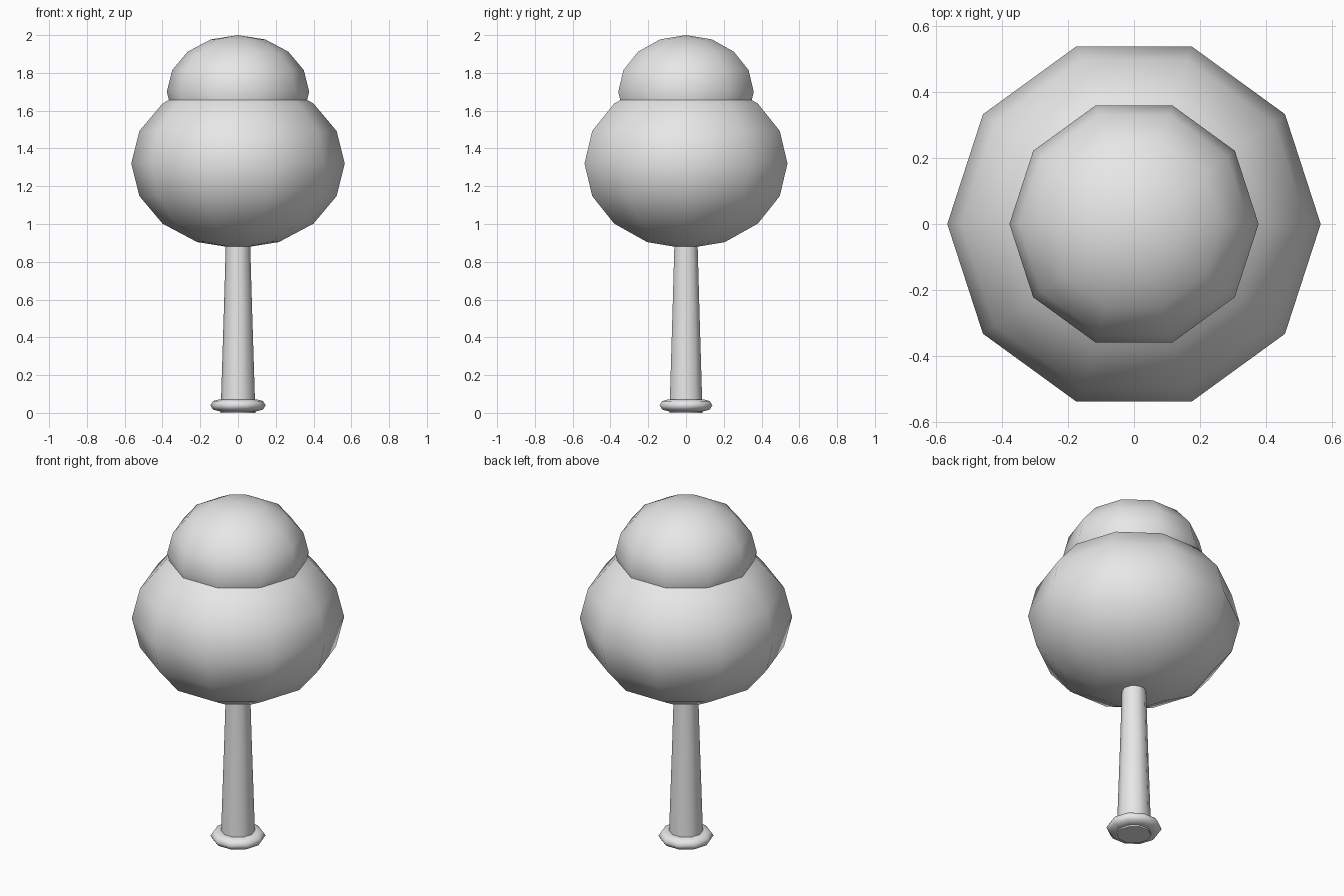
import bpy, bmesh, math

SIDES = 10

cube = bpy.data.objects.get("Cube")
if cube:
    bpy.data.objects.remove(cube, do_unlink=True)

grey = bpy.data.materials.new("plain_grey")
grey.use_nodes = True
grey.diffuse_color = (0.8, 0.8, 0.8, 1)
grey.node_tree.nodes["Principled BSDF"].inputs["Base Color"].default_value = (0.8, 0.8, 0.8, 1)


def lathe(name, profile, smooth_angle, closed=False):
    """Turn a (radius, z) profile around the z axis."""
    bm = bmesh.new()
    verts = [bm.verts.new((r, 0, z)) for r, z in profile]
    edges = [bm.edges.new(pair) for pair in zip(verts, verts[1:])]
    if closed:
        edges.append(bm.edges.new((verts[-1], verts[0])))
    bmesh.ops.spin(bm, geom=verts + edges, cent=(0, 0, 0), axis=(0, 0, 1),
                   angle=math.tau, steps=SIDES, use_merge=True)
    bmesh.ops.remove_doubles(bm, verts=bm.verts, dist=0.0001)
    bmesh.ops.recalc_face_normals(bm, faces=bm.faces)
    mesh = bpy.data.meshes.new(name)
    bm.to_mesh(mesh)
    bm.free()
    mesh.materials.append(grey)
    obj = bpy.data.objects.new(name, mesh)
    bpy.context.collection.objects.link(obj)
    bpy.ops.object.select_all(action="DESELECT")
    obj.select_set(True)
    bpy.context.view_layer.objects.active = obj
    bpy.ops.object.shade_smooth_by_angle(angle=math.radians(smooth_angle))
    return obj


def ball(name, radius, height, z, rings=8):
    """Squashed ball with the given half height."""
    angles = [math.pi * (i / rings - 0.5) for i in range(rings + 1)]
    return lathe(name, [(radius * math.cos(a), z + height * math.sin(a)) for a in angles], 80)


# Foliage: a large ball with a smaller one on top
ball("lower_foliage", 0.565, 0.45, 1.32)
ball("upper_foliage", 0.377, 0.30, 1.70)

# Trunk in two tapering sections, the upper one ending inside the foliage
lathe("lower_trunk", [(0, 0), (0.092, 0), (0.074, 0.57), (0, 0.57)], 40)
lathe("upper_trunk", [(0, 0.57), (0.074, 0.57), (0.06, 1.05), (0, 1.05)], 40)

# Flattened ring around the foot of the trunk
ring = [(0.096 + 0.051 * math.cos(a), 0.04 + 0.032 * math.sin(a))
        for a in (math.tau * i / 8 for i in range(8))]
lathe("base_ring", ring, 80, closed=True)
